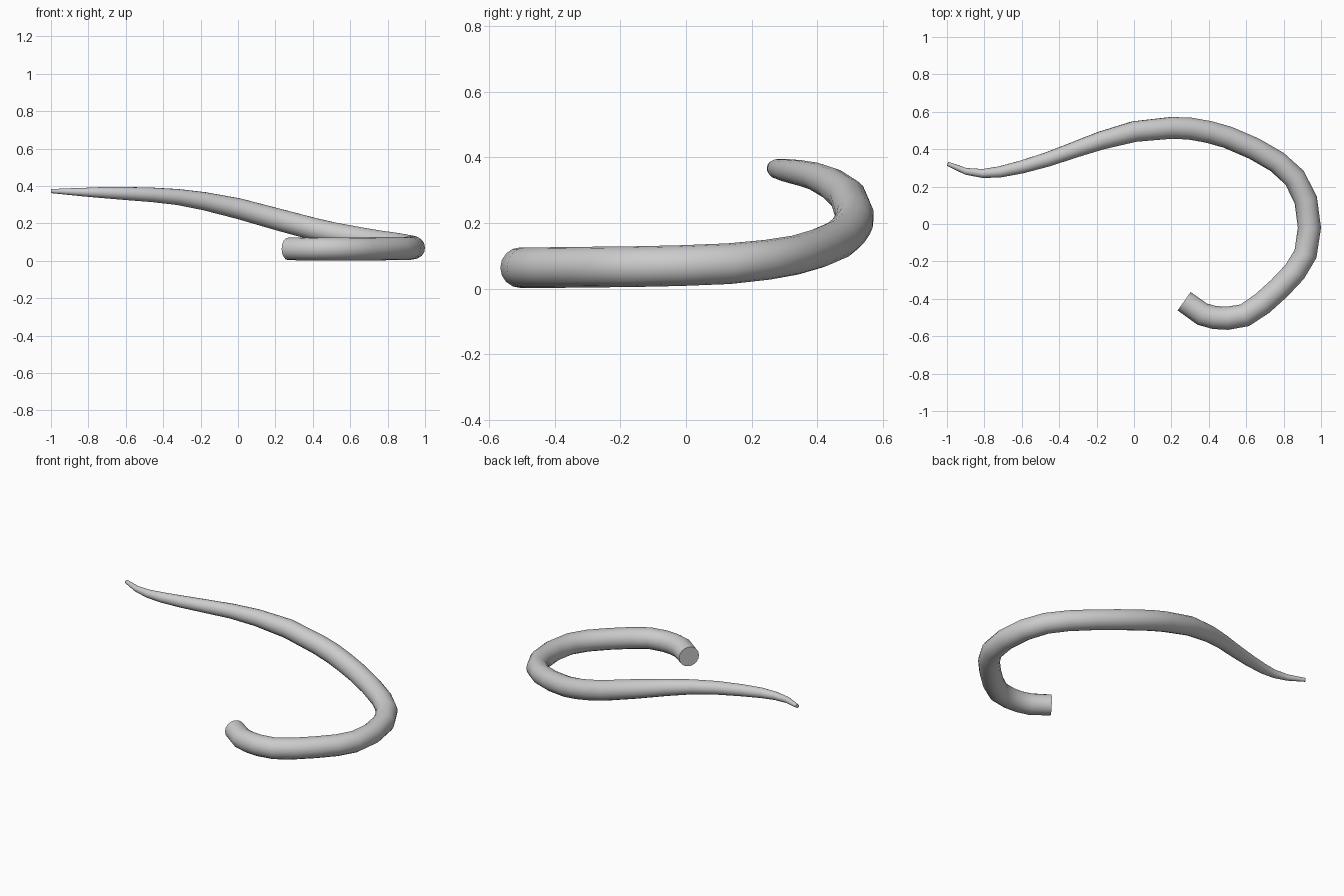
import bpy
import math

# Centre line of the tail: x, y, z, radius (thick end first)
path = [
    (0.268, -0.413, 0.064, 0.060), (0.365, -0.482, 0.064, 0.062),
    (0.430, -0.500, 0.064, 0.062), (0.500, -0.504, 0.064, 0.062),
    (0.592, -0.488, 0.064, 0.062), (0.685, -0.426, 0.064, 0.062),
    (0.775, -0.345, 0.065, 0.062), (0.860, -0.255, 0.066, 0.062),
    (0.917, -0.160, 0.067, 0.062), (0.938, -0.020, 0.070, 0.062),
    (0.918, 0.130, 0.076, 0.062), (0.858, 0.248, 0.088, 0.061),
    (0.765, 0.332, 0.102, 0.060), (0.640, 0.404, 0.123, 0.060),
    (0.500, 0.464, 0.149, 0.060), (0.400, 0.492, 0.172, 0.060),
    (0.300, 0.510, 0.198, 0.060), (0.200, 0.514, 0.225, 0.059),
    (0.000, 0.494, 0.280, 0.056), (-0.180, 0.445, 0.319, 0.049),
    (-0.320, 0.396, 0.341, 0.043), (-0.460, 0.346, 0.353, 0.039),
    (-0.600, 0.305, 0.360, 0.035), (-0.720, 0.278, 0.365, 0.030),
    (-0.810, 0.270, 0.367, 0.024), (-0.900, 0.282, 0.370, 0.018),
    (-0.997, 0.322, 0.373, 0.011),
]

# Tapered tube swept along the path, closed with flat caps
curve = bpy.data.curves.new("tail", "CURVE")
curve.dimensions = "3D"
curve.bevel_depth = 1.0
curve.bevel_resolution = 6
curve.use_fill_caps = True
spline = curve.splines.new("POLY")
spline.points.add(len(path) - 1)
for point, (x, y, z, r) in zip(spline.points, path):
    point.co = (x, y, z, 1)
    point.radius = r

tail = bpy.data.objects.new("tail", curve)
bpy.context.collection.objects.link(tail)
bpy.context.view_layer.objects.active = tail
tail.select_set(True)
bpy.ops.object.convert(target="MESH")

# Weld the caps and smooth the sides, keeping the cap edges sharp
tail = bpy.context.object
bpy.ops.object.mode_set(mode="EDIT")
bpy.ops.mesh.select_all(action="SELECT")
bpy.ops.mesh.remove_doubles(threshold=0.0001)
bpy.ops.mesh.normals_make_consistent(inside=False)
bpy.ops.object.mode_set(mode="OBJECT")
bpy.ops.object.shade_smooth_by_angle(angle=math.radians(50))
